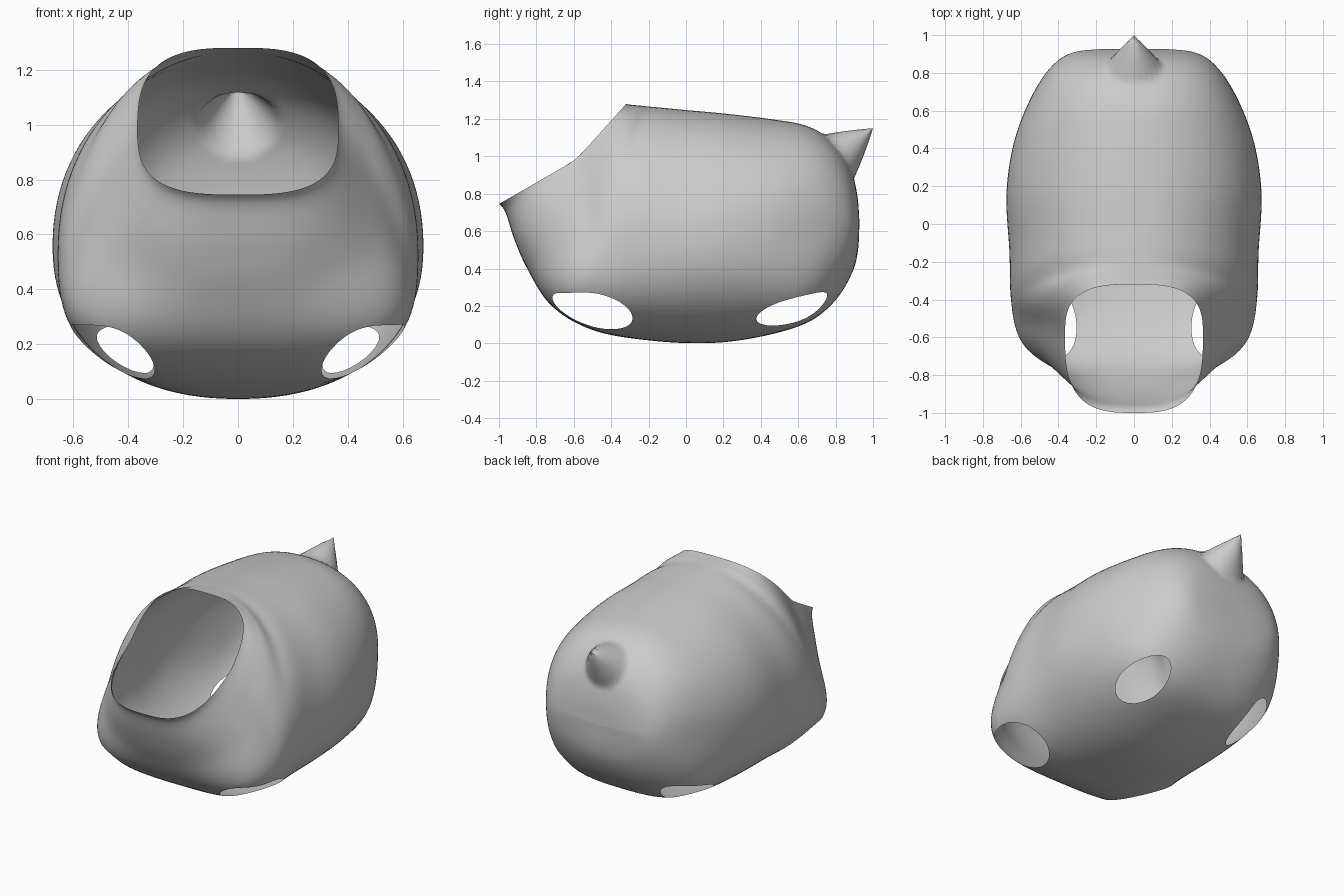
import bpy, bmesh, math
from mathutils import Vector

if "Cube" in bpy.data.objects:
    bpy.data.objects.remove(bpy.data.objects["Cube"])

# Rings from neck rim to rump:
# bottom y,z | side x,y,z | top y,z | lower and upper squareness
RINGS = [
    (-1.0, .745, .365, -.59, .98, -.32, 1.28, 3.0, 3.0),
    (-.965, .70, .385, -.57, .96, -.31, 1.278, 2.9, 2.8),
    (-.92, .56, .45, -.54, .88, -.285, 1.275, 2.8, 2.5),
    (-.85, .40, .54, -.52, .72, -.25, 1.272, 2.6, 2.3),
    (-.72, .20, .625, -.48, .54, -.20, 1.267, 3.6, 2.1),
    (-.50, .07, .655, -.36, .53, -.12, 1.26, 3.0, 2.1),
    (-.20, .015, .66, -.15, .54, .0, 1.248, 2.4, 2.1),
    (.12, .0, .677, .15, .56, .2, 1.23, 2.2, 2.1),
    (.40, .035, .64, .42, .59, .45, 1.2, 2.5, 2.1),
    (.65, .11, .56, .64, .62, .64, 1.165, 3.1, 2.2),
    (.80, .23, .46, .81, .65, .77, 1.09, 2.8, 2.3),
    (.89, .38, .35, .90, .65, .87, .96, 2.4, 2.3),
    (.92, .50, .20, .925, .65, .915, .80, 2.1, 2.1),
    (.927, .64, .003, .927, .643, .927, .646, 2.0, 2.0),
]
STEPS, COLS = 8, 112


def catmull(a, b, c, d, t):
    return [.5 * (2*q + (r-p)*t + (2*p-5*q+4*r-s)*t*t + (3*q-p-3*r+s)*t**3)
            for p, q, r, s in zip(a, b, c, d)]


def ring_point(ring, a):
    by, bz, w, sy, sz, ty, tz, nl, nu = ring
    c, s = math.cos(a), math.sin(a)
    lower = c > 0
    e = 2 / (nl if lower else nu)
    k = abs(c) ** e
    ey, ez = (by, bz) if lower else (ty, tz)
    return Vector((math.copysign(w * abs(s) ** e, s), sy + (ey-sy)*k, sz + (ez-sz)*k))


def cut_hole(bm, f):
    """Split the surface along f = 0 and remove the part where f < 0."""
    val = {v: f(v.co) for v in bm.verts}
    for e in list(bm.edges):
        v0, v1 = e.verts
        a, b = val[v0], val[v1]
        if a * b < 0:
            _, n = bmesh.utils.edge_split(e, v0, a / (a - b))
            val[n] = 0.0
    for face in list(bm.faces):
        on = [v for v in face.verts if val[v] == 0.0]
        if len(on) == 2 and not any(on[0] in e.verts and on[1] in e.verts for e in face.edges):
            bmesh.utils.face_split(face, on[0], on[1])
    gone = [face for face in bm.faces if sum(val[v] for v in face.verts) < 0]
    bmesh.ops.delete(bm, geom=gone, context='FACES')


def leg_hole(side, yc, ry, sc, rs):
    # oval seen along a leg axis that leans outwards
    def f(p):
        if p.z > .5 or p.x * side < 0:
            return 1.0
        s = .87 * p.x * side + .5 * p.z
        return ((p.y - yc) / ry) ** 2 + ((s - sc) / rs) ** 2 - 1
    return f


# Body shell: loft through the rings
bm = bmesh.new()
rows = []
last = len(RINGS) - 1
for i in range(last * STEPS + 1):
    k = min(i // STEPS, last - 1)
    t = i / STEPS - k
    ring = catmull(RINGS[max(k-1, 0)], RINGS[k], RINGS[k+1], RINGS[min(k+2, last)], t)
    rows.append([bm.verts.new(ring_point(ring, 2*math.pi*j/COLS)) for j in range(COLS)])
for r0, r1 in zip(rows, rows[1:]):
    for j in range(COLS):
        n = (j + 1) % COLS
        bm.faces.new((r0[j], r0[n], r1[n], r1[j]))
bm.faces.new(rows[-1])
for v in bm.verts:
    v.co.z = max(v.co.z, 0)

# Soften the loft, keeping the neck rim in place
inner = [v for v in bm.verts if not v.is_boundary]
for _ in range(4):
    bmesh.ops.smooth_vert(bm, verts=inner, factor=.5, use_axis_x=True, use_axis_y=True, use_axis_z=True)

# Tail: pull a hollow cone out of the rump
base, apex, radius = Vector((0, .84, 1.02)), Vector((0, 1, 1.15)), .145
tip = min(bm.verts, key=lambda v: (v.co - base).length)
base = tip.co.copy()
pull = apex - base
for v in bm.verts:
    d = (v.co - base).length / radius
    if d < 1:
        v.co += pull * (1 - d)

# Leg openings, front and rear pairs
for side in (-1, 1):
    cut_hole(bm, leg_hole(side, -.5, .215, .487, .175))
    cut_hole(bm, leg_hole(side, .565, .19, .445, .12))

bmesh.ops.recalc_face_normals(bm, faces=bm.faces)
mesh = bpy.data.meshes.new("body_shell")
bm.to_mesh(mesh)
bm.free()
body = bpy.data.objects.new("body_shell", mesh)
bpy.context.collection.objects.link(body)
bpy.context.view_layer.objects.active = body
body.select_set(True)
bpy.ops.object.shade_smooth_by_angle(angle=math.radians(50))
